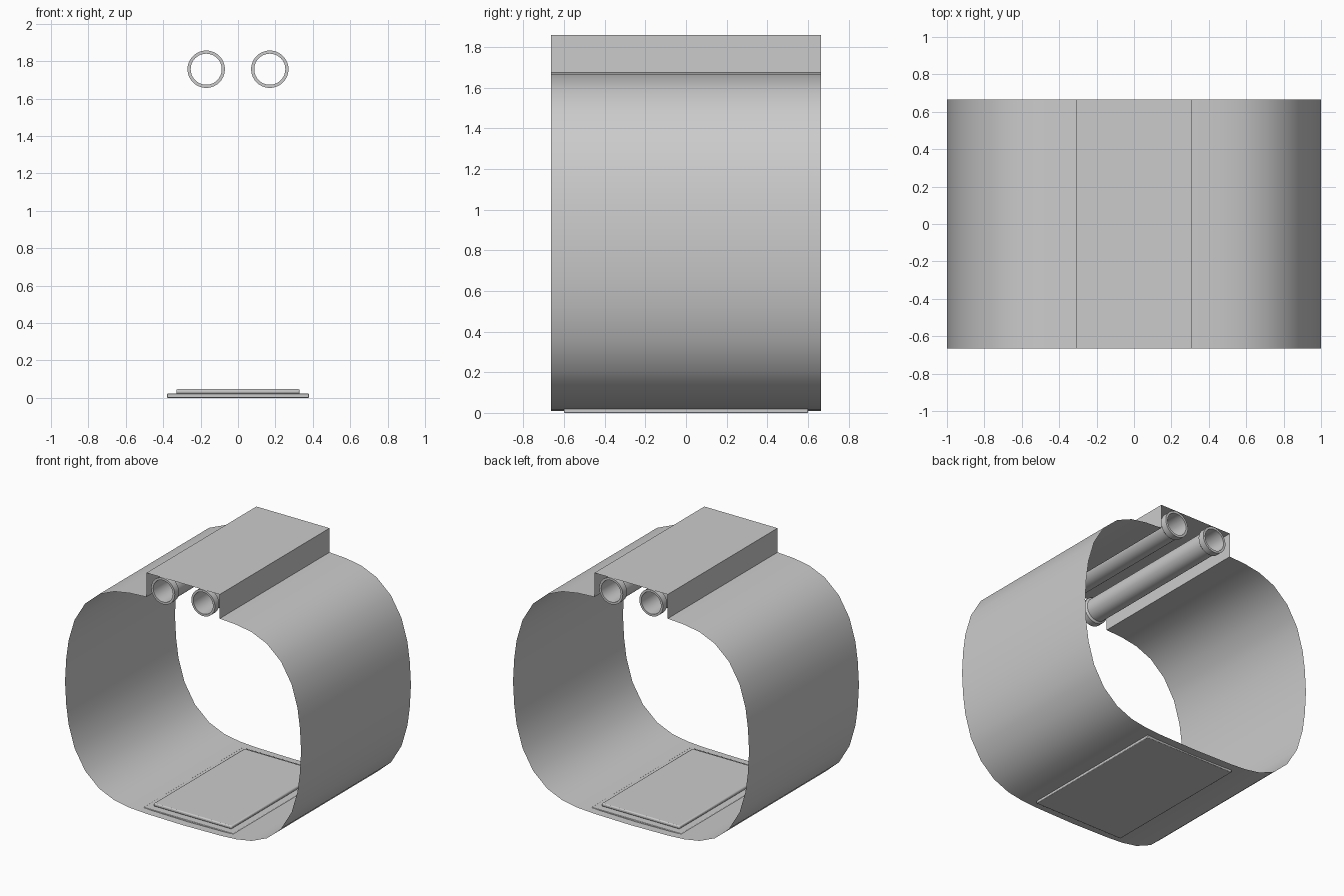
import bpy
import bmesh
import math

cube = bpy.data.objects.get("Cube")
if cube:
    bpy.data.objects.remove(cube, do_unlink=True)

HALF_DEPTH = 0.665

grey = bpy.data.materials.new("plain_grey")
grey.use_nodes = True
colour = (0.6, 0.6, 0.6, 1.0)
grey.diffuse_color = colour
for node in grey.node_tree.nodes:
    if node.type == 'BSDF_PRINCIPLED':
        node.inputs["Base Color"].default_value = colour


def finish(name, bm):
    """Turn a bmesh into a grey object, smooth with sharp creases."""
    mesh = bpy.data.meshes.new(name)
    bm.to_mesh(mesh)
    bm.free()
    mesh.materials.append(grey)
    obj = bpy.data.objects.new(name, mesh)
    bpy.context.collection.objects.link(obj)
    bpy.ops.object.select_all(action='DESELECT')
    obj.select_set(True)
    bpy.context.view_layer.objects.active = obj
    bpy.ops.object.shade_smooth_by_angle(angle=math.radians(32))
    return obj


def bridge(bm, a, b, closed=True):
    """Fill quads between two matching rows of vertices."""
    count = len(a) if closed else len(a) - 1
    for i in range(count):
        j = (i + 1) % len(a)
        bm.faces.new((a[i], a[j], b[j], b[i]))


# Thin band with a raised box channel on top, swept front to back
upper = [(0.31, 1.675), (0.45, 1.667), (0.58, 1.645), (0.71, 1.59), (0.83, 1.485),
         (0.92, 1.335), (0.97, 1.165), (0.99, 1.02), (1.0, 0.845)]
lower = [(x, 1.69 - z) for x, z in reversed(upper[:-1])]
half = [(0.31, 1.86)] + upper + lower + [(0, 0.01)]
loop = half + [(-x, z) for x, z in reversed(half[:-1])]
bm = bmesh.new()
front = [bm.verts.new((x, -HALF_DEPTH, z)) for x, z in loop]
back = [bm.verts.new((x, HALF_DEPTH, z)) for x, z in loop]
bridge(bm, back, front)
bmesh.ops.recalc_face_normals(bm, faces=bm.faces)
finish("band", bm)


# Hollow tubes with flanged ends, lying under the channel
def tube(name, x, z, sides=40):
    end = HALF_DEPTH
    flange = end - 0.05
    taper = flange - 0.012
    profile = [(0.083, -end), (0.1, -end), (0.1, -flange), (0.087, -taper),
               (0.087, taper), (0.1, flange), (0.1, end), (0.083, end)]
    bm = bmesh.new()
    rings = []
    for r, y in profile:
        ring = []
        for i in range(sides):
            a = math.tau * i / sides
            ring.append(bm.verts.new((x + r * math.cos(a), y, z + r * math.sin(a))))
        rings.append(ring)
    for i, ring in enumerate(rings):
        bridge(bm, ring, rings[(i + 1) % len(rings)])
    bmesh.ops.recalc_face_normals(bm, faces=bm.faces)
    finish(name, bm)


for side, sign in (("left", 1), ("right", -1)):
    tube(side + "_tube", sign * 0.17, 1.757)


# Stepped plates set through the floor of the band
def plate(name, half_x, half_y, z0, z1, bevel):
    bm = bmesh.new()
    bmesh.ops.create_cube(bm, size=1)
    for v in bm.verts:
        v.co = (v.co.x * 2 * half_x, v.co.y * 2 * half_y, z0 + (v.co.z + 0.5) * (z1 - z0))
    obj = finish(name, bm)
    mod = obj.modifiers.new("rounded_edges", 'BEVEL')
    mod.width = bevel
    mod.segments = 2


plate("base_plate", 0.38, 0.6, 0.0, 0.022, 0.004)
plate("raised_plate", 0.33, 0.55, 0.022, 0.047, 0.008)
